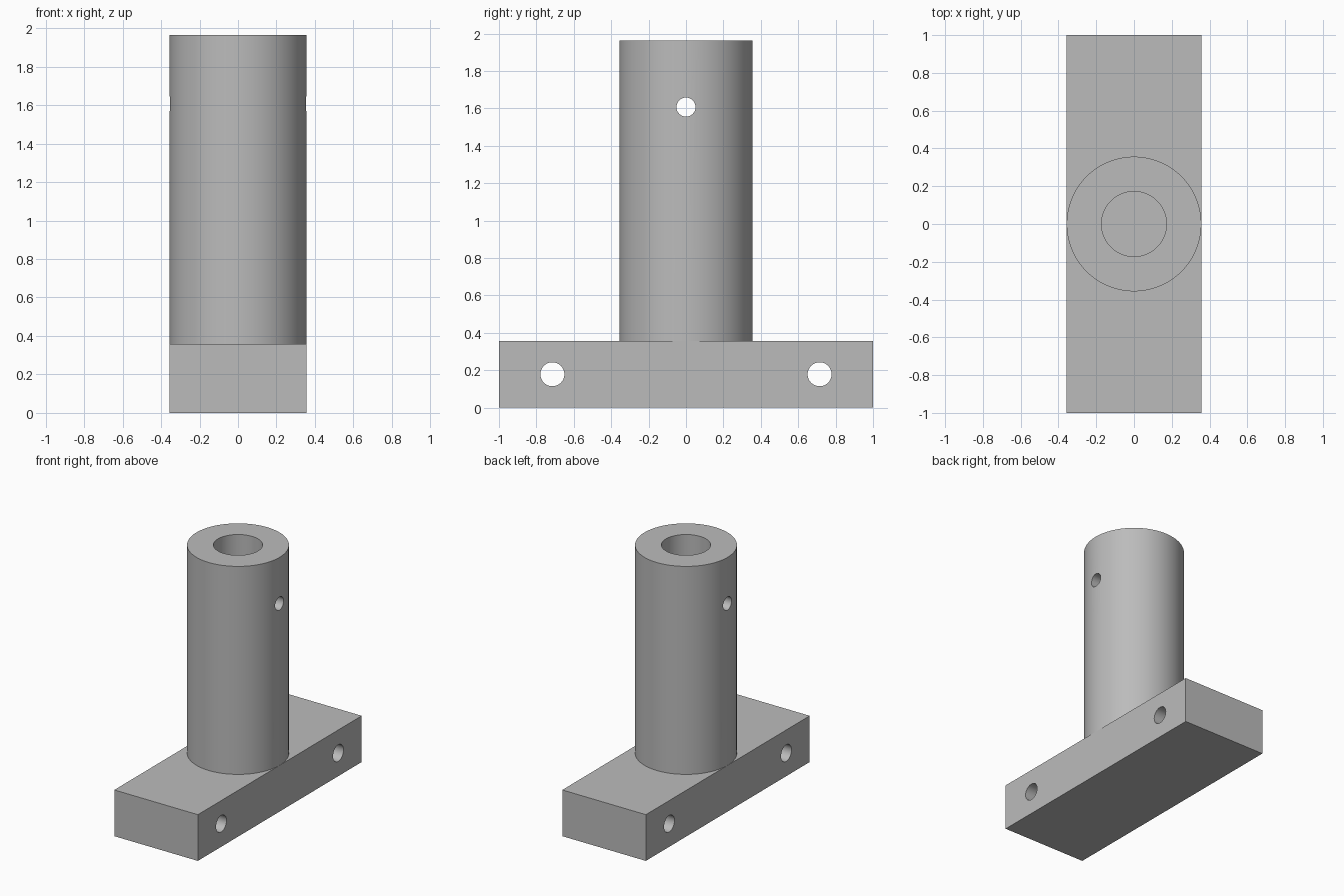
import bpy
import math

cube = bpy.data.objects.get("Cube")
if cube:
    bpy.data.objects.remove(cube, do_unlink=True)

UNIT = 2 / 56                      # the base is 56 units long
WIDTH, LENGTH, THICK = 20 * UNIT, 2.0, 10 * UNIT
TOP = 55 * UNIT

grey = bpy.data.materials.new("plain_grey")
grey.use_nodes = True
colour = (0.5, 0.5, 0.5, 1)
grey.diffuse_color = colour
grey.node_tree.nodes["Principled BSDF"].inputs["Base Color"].default_value = colour


def cylinder(name, radius, depth, location, along_x=False, sides=96):
    rotation = (0, math.pi / 2, 0) if along_x else (0, 0, 0)
    bpy.ops.mesh.primitive_cylinder_add(vertices=sides, radius=radius, depth=depth,
                                        location=location, rotation=rotation)
    obj = bpy.context.object
    obj.name = name
    obj.data.materials.append(grey)
    return obj


def combine(target, tool, operation):
    mod = target.modifiers.new(tool.name, "BOOLEAN")
    mod.operation = operation
    mod.solver = "EXACT"
    mod.object = tool
    tool.hide_render = True
    bpy.context.view_layer.objects.active = target
    bpy.ops.object.modifier_apply(modifier=mod.name)
    bpy.data.objects.remove(tool, do_unlink=True)


# Base block
bpy.ops.mesh.primitive_cube_add(size=1, location=(0, 0, THICK / 2))
stand = bpy.context.object
stand.name = "base_with_column"
stand.scale = (WIDTH, LENGTH, THICK)
bpy.ops.object.transform_apply(location=True, scale=True)
stand.data.materials.append(grey)

# Round column, sunk into the base and merged with it
sunk = THICK / 2
column = cylinder("column", WIDTH / 2 - 0.0005, TOP - sunk, (0, 0, (TOP + sunk) / 2))
combine(stand, column, "UNION")

# Blind bore from the top down to the base
bore_top = TOP + 0.1
bore = cylinder("bore", 0.172, bore_top - THICK, (0, 0, (bore_top + THICK) / 2))
combine(stand, bore, "DIFFERENCE")

# Pin hole across the column and two mounting holes across the base
for name, radius, y, z in (("pin_hole", 0.051, 0, 45 * UNIT),
                           ("front_mounting_hole", 0.064, -20 * UNIT, THICK / 2),
                           ("back_mounting_hole", 0.064, 20 * UNIT, THICK / 2)):
    hole = cylinder(name, radius, 1, (0, y, z), along_x=True, sides=48)
    combine(stand, hole, "DIFFERENCE")

# Smooth round walls, crisp edges
bpy.ops.object.select_all(action="DESELECT")
stand.select_set(True)
bpy.context.view_layer.objects.active = stand
bpy.ops.object.shade_smooth_by_angle(angle=math.radians(30))
